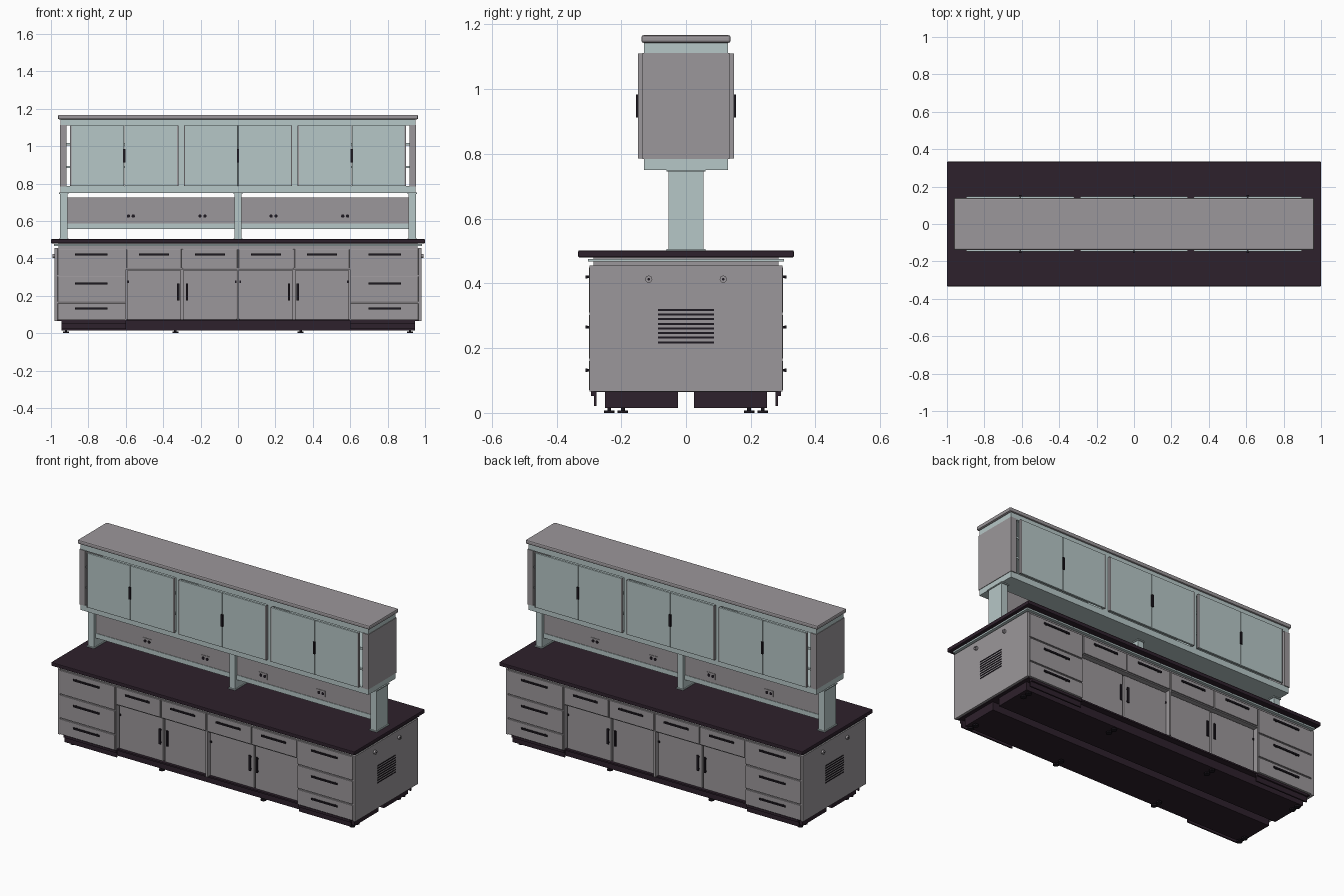
import bpy
import bmesh
from mathutils import Matrix, Vector

old = bpy.data.objects.get("Cube")
if old:
    bpy.data.objects.remove(old, do_unlink=True)


def material(name, colour):
    m = bpy.data.materials.new(name)
    m.use_nodes = True
    m.diffuse_color = (*colour, 1)
    m.node_tree.nodes["Principled BSDF"].inputs["Base Color"].default_value = (*colour, 1)
    return m


GRAY = material("warm gray", (0.33, 0.31, 0.325))
PALE = material("pale teal", (0.47, 0.57, 0.57))
DARK = material("dark plum", (0.027, 0.015, 0.025))
BLACK = material("near black", (0.012, 0.009, 0.014))


def finish(name, mat, bm, bevel=0):
    mesh = bpy.data.meshes.new(name)
    bm.to_mesh(mesh)
    bm.free()
    mesh.materials.append(mat)
    ob = bpy.data.objects.new(name, mesh)
    bpy.context.collection.objects.link(ob)
    if bevel:
        mod = ob.modifiers.new("soft edge", "BEVEL")
        mod.width, mod.segments = bevel, 2
    return ob


def box(name, mat, x, y, z, bevel=0):
    """Box from (low, high) pairs, in any order."""
    bm = bmesh.new()
    size = [abs(b - a) for a, b in (x, y, z)]
    mid = [(a + b) / 2 for a, b in (x, y, z)]
    bmesh.ops.create_cube(bm, size=1, matrix=Matrix.Translation(mid) @ Matrix.Diagonal((*size, 1)))
    return finish(name, mat, bm, bevel)


def disc(name, mat, centre, axis, radius, depth):
    bm = bmesh.new()
    turn = Vector(axis).to_track_quat("Z", "Y").to_matrix().to_4x4()
    bmesh.ops.create_cone(bm, cap_ends=True, segments=16, radius1=radius, radius2=radius,
                          depth=depth, matrix=Matrix.Translation(centre) @ turn)
    return finish(name, mat, bm)


def around(c, half):
    return (c - half, c + half)


def both(a, b, s):
    return (s * a, s * b)


def bar_handle(name, x, z, half_x, half_z, y, s):
    """Bar pull on two stand-offs, facing direction s along y."""
    box(name, BLACK, around(x, half_x), both(y + 0.005, y + 0.011, s), around(z, half_z))
    for e in (-0.8, 0.8):
        px = x + e * half_x if half_x > half_z else x
        pz = z + e * half_z if half_z > half_x else z
        box(name + "_standoff", BLACK, around(px, 0.004), both(y - 0.002, y + 0.006, s), around(pz, 0.004))


# Worktop and base carcass
box("worktop", DARK, (-1, 1), (-0.333, 0.333), (0.48, 0.502), 0.004)
box("worktop_support_rail", PALE, (-0.985, 0.985), (-0.303, 0.303), (0.467, 0.476))
box("support_core", GRAY, (-0.96, 0.96), (-0.285, 0.285), (0.45, 0.481))
box("base_core", GRAY, (-0.61, 0.61), (-0.255, 0.255), (0.072, 0.45))
box("drawer_carcass", GRAY, (-0.61, 0.61), (-0.293, 0.293), (0.34, 0.455))
box("base_bottom", DARK, (-0.965, 0.965), (-0.285, 0.285), (0.064, 0.073))

for sx in (-1, 1):
    box("end_carcass", GRAY, both(0.6, 0.966, sx), (-0.293, 0.293), (0.07, 0.455))
    box("side_panel", GRAY, both(0.966, 0.98, sx), (-0.298, 0.298), (0.066, 0.456))
    # Side vents and knobs
    for i in range(8):
        box("side_vent_slot", BLACK, both(0.979, 0.982, sx), (-0.086, 0.086),
            around(0.218 + 0.0143 * i, 0.003))
    for y in (-0.115, 0.115):
        disc("side_knob", GRAY, (sx * 0.985, y, 0.413), (1, 0, 0), 0.011, 0.014)
        disc("side_knob_centre", BLACK, (sx * 0.992, y, 0.413), (1, 0, 0), 0.004, 0.002)

for sy in (-1, 1):
    # Plinths and feet
    box("plinth", DARK, (-0.945, 0.945), both(0.025, 0.25, sy), (0.015, 0.066))
    for sx in (-1, 1):
        box("end_kickboard", DARK, both(0.6, 0.945, sx), both(0.276, 0.284, sy), (0.022, 0.066))
        box("kickboard_clip", DARK, both(0.6, 0.945, sx), both(0.284, 0.293, sy), (0.052, 0.066))
        for x in (0.335, 0.92):
            for y in (0.195, 0.237):
                disc("foot_pad", BLACK, (sx * x, sy * y, 0.004), (0, 0, 1), 0.016, 0.008)
                disc("foot_stem", BLACK, (sx * x, sy * y, 0.012), (0, 0, 1), 0.006, 0.014)

        # Stack of three drawers at each end
        for low, high, grip in ((0.07, 0.16, 0.132), (0.167, 0.303, 0.265), (0.31, 0.45, 0.42)):
            box("end_drawer_front", GRAY, both(0.603, 0.964, sx), both(0.29, 0.3, sy), (low, high), 0.002)
            bar_handle("end_drawer_handle", sx * 0.785, grip, 0.086, 0.005, 0.3, sy)

        # Shallow drawers over recessed doors
        for i in range(2):
            c = sx * (0.15 + 0.299 * i)
            box("top_drawer_front", GRAY, around(c, 0.146), both(0.29, 0.3, sy), (0.346, 0.45), 0.002)
            bar_handle("top_drawer_handle", c, 0.42, 0.08, 0.005, 0.3, sy)
            box("base_door", GRAY, around(c, 0.144), both(0.25, 0.27, sy), (0.073, 0.336), 0.002)
            bar_handle("base_door_handle", sx * (0.273 + 0.047 * i), 0.22, 0.006, 0.046, 0.27, sy)
            box("door_hinge", BLACK, around(sx * (0.012 + 0.576 * i), 0.004),
                both(0.268, 0.273, sy), around(0.275, 0.006))
    box("base_centre_post", GRAY, (-0.006, 0.006), both(0.25, 0.296, sy), (0.07, 0.345))

# Posts carrying the upper cabinet
for c, half in ((-0.932, 0.02), (0, 0.018), (0.932, 0.02)):
    box("upright_post", PALE, around(c, half), (-0.054, 0.054), (0.5, 0.752))
    for z in (0.504, 0.748):
        box("post_collar", PALE, around(c, half + 0.005), (-0.06, 0.06), around(z, 0.003))

# Service panel with sockets
for sx in (-1, 1):
    box("service_panel", GRAY, both(0.018, 0.912, sx), (-0.035, 0.035), (0.584, 0.726))
    box("service_panel_rail", PALE, both(0.018, 0.912, sx), (-0.038, 0.038), (0.557, 0.585))
    for sy in (-1, 1):
        for x in (0.19, 0.573):
            box("socket_plate", GRAY, around(sx * x, 0.028), both(0.034, 0.038, sy), around(0.626, 0.018))
            for d in (-0.013, 0.013):
                disc("socket_outlet", BLACK, (sx * x + d, sy * 0.038, 0.626), (0, 1, 0), 0.009, 0.003)

# Upper cabinet carcass
box("upper_top", GRAY, (-0.963, 0.963), (-0.138, 0.138), (1.143, 1.167), 0.007)
box("upper_top_rail", PALE, (-0.95, 0.95), (-0.129, 0.129), (1.11, 1.145))
box("upper_bottom", PALE, (-0.95, 0.95), (-0.129, 0.129), (0.75, 0.786))
for z in (0.888, 1.01):
    box("upper_shelf", PALE, (-0.92, 0.92), (-0.122, 0.122), around(z, 0.006))
for sx in (-1, 1):
    box("upper_end_panel", GRAY, both(0.916, 0.953, sx), (-0.134, 0.134), (0.784, 1.112))
    box("upper_divider", PALE, around(sx * 0.303, 0.016), (-0.129, 0.129), (0.784, 1.112))

# Upper doors in pairs, one shared handle per pair
for sy in (-1, 1):
    for c in (-0.608, 0, 0.608):
        half = 0.286
        for s in (-1, 1):
            box("upper_door", PALE, (c + s * 0.001, c + s * half), both(0.134, 0.147, sy), (0.786, 1.11), 0.002)
        box("upper_door_handle", BLACK, around(c, 0.006), both(0.146, 0.155, sy), around(0.948, 0.036))
        box("upper_door_edge", GRAY, around(c + half, 0.003), both(0.132, 0.148, sy), (0.786, 1.11))
        box("upper_door_edge", GRAY, around(c - half, 0.003), both(0.132, 0.148, sy), (0.786, 1.11))
